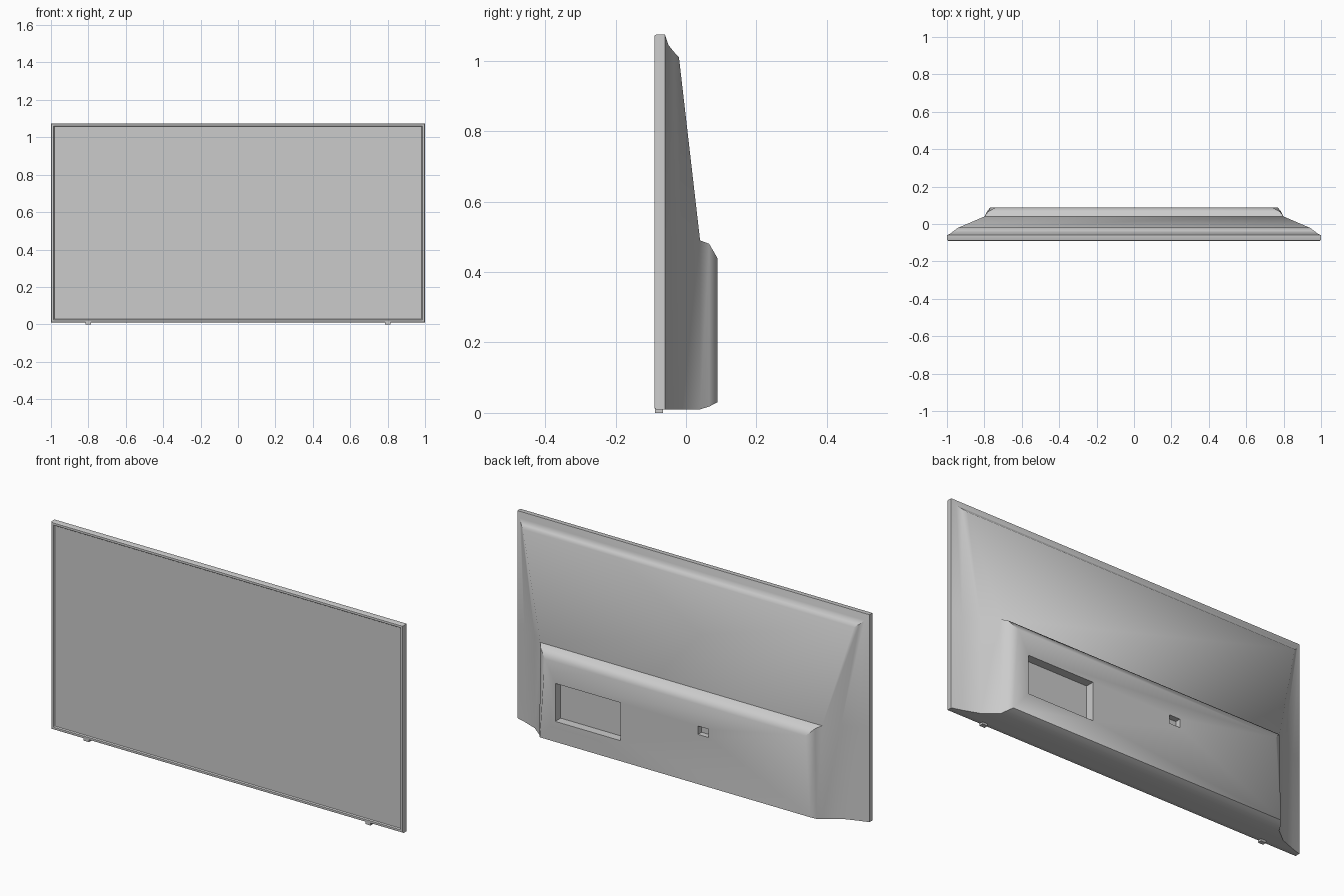
import bpy, bmesh
from math import radians

if "Cube" in bpy.data.objects:
    bpy.data.objects.remove(bpy.data.objects["Cube"])


def loft(name, rings, cap_start=True, cap_end=True):
    """Skin a list of closed point rings into one mesh object."""
    bm = bmesh.new()
    vs = [[bm.verts.new(p) for p in r] for r in rings]
    n = len(rings[0])
    for a, b in zip(vs, vs[1:]):
        for i in range(n):
            j = (i + 1) % n
            bm.faces.new((a[i], a[j], b[j], b[i]))
    if cap_start:
        bm.faces.new(vs[0])
    if cap_end:
        bm.faces.new(vs[-1])
    return finish(name, bm)


def finish(name, bm):
    bmesh.ops.remove_doubles(bm, verts=bm.verts, dist=1e-5)
    bmesh.ops.recalc_face_normals(bm, faces=bm.faces)
    me = bpy.data.meshes.new(name)
    bm.to_mesh(me)
    bm.free()
    ob = bpy.data.objects.new(name, me)
    bpy.context.collection.objects.link(ob)
    return ob


def box(name, x0, x1, y0, y1, z0, z1):
    rect = lambda z: [(x0, y0, z), (x1, y0, z), (x1, y1, z), (x0, y1, z)]
    return loft(name, [rect(z0), rect(z1)])


def activate(ob):
    bpy.ops.object.select_all(action='DESELECT')
    ob.select_set(True)
    bpy.context.view_layer.objects.active = ob


def smooth(ob, angle=40):
    activate(ob)
    bpy.ops.object.shade_smooth_by_angle(angle=radians(angle))


def frame_ring(inset, y):
    x, z0, z1 = 1 - inset, 0.01 + inset, 1.075 - inset
    return [(-x, y, z0), (x, y, z0), (x, y, z1), (-x, y, z1)]


# bezel frame, running from the back seam around to the screen recess
frame = loft("bezel_frame", [frame_ring(*p) for p in (
    (0, -0.06), (0, -0.084), (0.003, -0.089), (0.008, -0.09),
    (0.014, -0.089), (0.018, -0.083))], cap_start=False, cap_end=False)
smooth(frame)

# flat screen inside the bezel
screen = loft("screen", [frame_ring(0.018, -0.083)], cap_end=False)
screen.data.flip_normals() if screen.data.polygons[0].normal.y > 0 else None

# back shell: half outlines (bottom, shelf height, top) mirrored into rings
half_rings = [
    ((1.00, -0.060, 0.01), (1.00, -0.060, 0.49), (1.00, -0.060, 1.075)),
    ((0.95, -0.045, 0.01), (0.95, -0.045, 0.49), (0.98, -0.050, 1.045)),
    ((0.87, -0.015, 0.01), (0.87, -0.015, 0.49), (0.96, -0.034, 1.025)),
    ((0.80, 0.040, 0.01), (0.80, 0.040, 0.49), (0.94, -0.020, 1.010)),
]
# electronics housing on the lower back: (bottom, top) corners
housing_rings = [
    ((0.80, 0.040, 0.01), (0.80, 0.040, 0.49)),
    ((0.787, 0.066, 0.018), (0.78, 0.066, 0.48)),
    ((0.768, 0.089, 0.03), (0.74, 0.089, 0.44)),
]


def mirrored(half):
    return list(half) + [(-x, y, z) for x, y, z in reversed(half)]


bm = bmesh.new()
shell = [[bm.verts.new(p) for p in mirrored(h)] for h in half_rings]
house = [[bm.verts.new(p) for p in mirrored(h)] for h in housing_rings]
for rings in (shell, house):
    n = len(rings[0])
    for a, b in zip(rings, rings[1:]):
        for i in range(n):
            j = (i + 1) % n
            bm.faces.new((a[i], a[j], b[j], b[i]))
bm.faces.new(shell[0])
bm.faces.new(shell[-1][1:5])   # sloping upper panel
bm.faces.new(house[-1])        # flat housing face
back = finish("back_cover", bm)

# connector recess and small socket cut into the housing
for label, dims in (("connector_cutter", (0.31, 0.68, 0.045, 0.2, 0.135, 0.33)),
                    ("socket_cutter", (-0.19, -0.13, 0.06, 0.2, 0.285, 0.328))):
    cutter = box(label, *dims)
    mod = back.modifiers.new(label, 'BOOLEAN')
    mod.operation = 'DIFFERENCE'
    mod.solver = 'EXACT'
    mod.object = cutter
    activate(back)
    bpy.ops.object.modifier_apply(modifier=mod.name)
    bpy.data.objects.remove(cutter)
smooth(back, 42)

# two small feet under the frame
for side, label in ((-1, "left"), (1, "right")):
    cx = side * 0.8
    box(label + "_foot", cx - 0.015, cx + 0.015, -0.088, -0.066, 0.0, 0.013)
